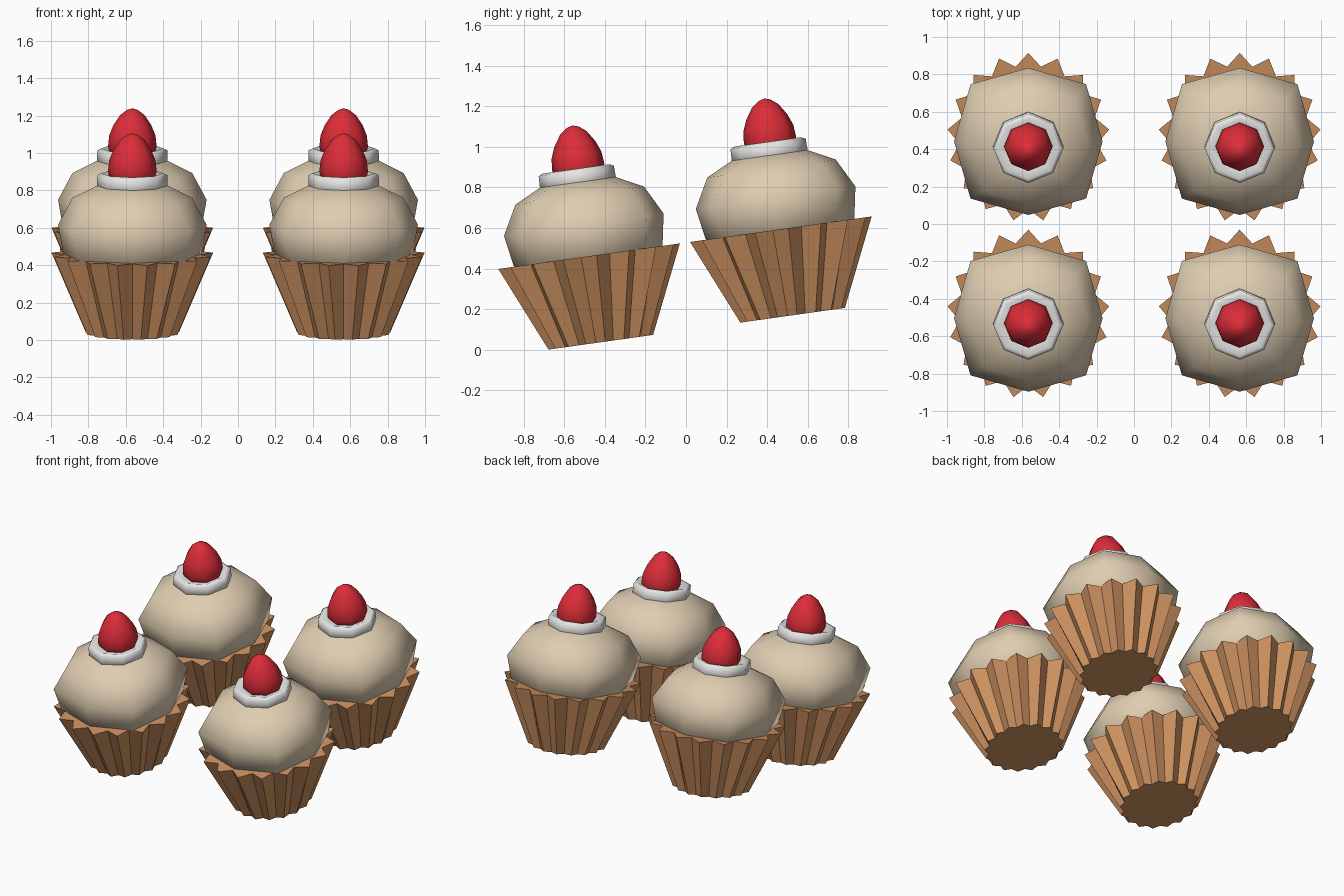
import bpy, bmesh, math
from mathutils import Matrix

if "Cube" in bpy.data.objects:
    bpy.data.objects.remove(bpy.data.objects["Cube"])

TILT = math.radians(8.0)


def material(name, rgb):
    m = bpy.data.materials.new(name)
    m.diffuse_color = (*rgb, 1.0)
    m.use_nodes = True
    m.node_tree.nodes["Principled BSDF"].inputs["Base Color"].default_value = m.diffuse_color
    return m


PAPER = material("brown paper", (0.61, 0.285, 0.118))
CREAM = material("beige cream", (0.74, 0.61, 0.44))
WHITE = material("white icing", (0.79, 0.79, 0.77))
RED = material("red berry", (0.72, 0.026, 0.04))


def lathe(name, rings, sides, mat, smooth, y_scale=1.0, y_shift=0.0):
    """Stack rings of (radius, height, factor on every second corner) and cap both ends."""
    bm = bmesh.new()
    loops = []
    for r, z, odd in rings:
        loop = []
        for i in range(sides):
            a = math.pi / 2 + 2 * math.pi * i / sides
            rad = r * (odd if i % 2 else 1.0)
            loop.append(bm.verts.new((rad * math.cos(a),
                                      rad * math.sin(a) * y_scale + y_shift, z)))
        loops.append(loop)
    for lo, hi in zip(loops, loops[1:]):
        for i in range(sides):
            j = (i + 1) % sides
            bm.faces.new((lo[i], lo[j], hi[j], hi[i]))
    bm.faces.new(loops[0][::-1])
    bm.faces.new(loops[-1])
    bmesh.ops.recalc_face_normals(bm, faces=bm.faces)
    for f in bm.faces:
        f.smooth = smooth
    me = bpy.data.meshes.new(name)
    bm.to_mesh(me)
    bm.free()
    me.materials.append(mat)
    return me


parts = {
    # pleated paper cup with 17 outward folds
    "paper_cup": lathe("paper_cup", [(0.25, 0.0, 0.90), (0.434, 0.428, 0.85)],
                       34, PAPER, False, y_scale=1.05),
    # squarish eight-sided dome of cream
    "cream_dome": lathe("cream_dome", [
        (0.27, 0.34, 1.05), (0.37, 0.43, 1.08), (0.397, 0.585, 1.10),
        (0.32, 0.73, 1.07), (0.18, 0.80, 1.0), (0.06, 0.815, 1.0)],
        8, CREAM, True),
    # octagonal icing collar with a dip in the middle
    "icing_collar": lathe("icing_collar", [
        (0.175, 0.775, 1), (0.189, 0.795, 1), (0.187, 0.853, 1),
        (0.165, 0.863, 1), (0.12, 0.845, 1)], 8, WHITE, True),
    # pointed berry
    "berry": lathe("berry", [
        (0.115, 0.82, 1), (0.13, 0.87, 1), (0.124, 0.93, 1), (0.102, 0.985, 1),
        (0.066, 1.04, 1), (0.03, 1.068, 1), (0.004, 1.076, 1)],
        8, RED, True, y_shift=0.012),
}

# two by two grid, all tilted together towards the front
tilt = Matrix.Rotation(TILT, 4, 'X')
for row, (y, z) in {"front": (-0.422, 0.037), "back": (0.523, 0.170)}.items():
    for side, x in {"left": -0.565, "right": 0.565}.items():
        for part, mesh in parts.items():
            ob = bpy.data.objects.new(f"{row}_{side}_{part}", mesh)
            ob.matrix_world = Matrix.Translation((x, y, z)) @ tilt
            bpy.context.collection.objects.link(ob)
